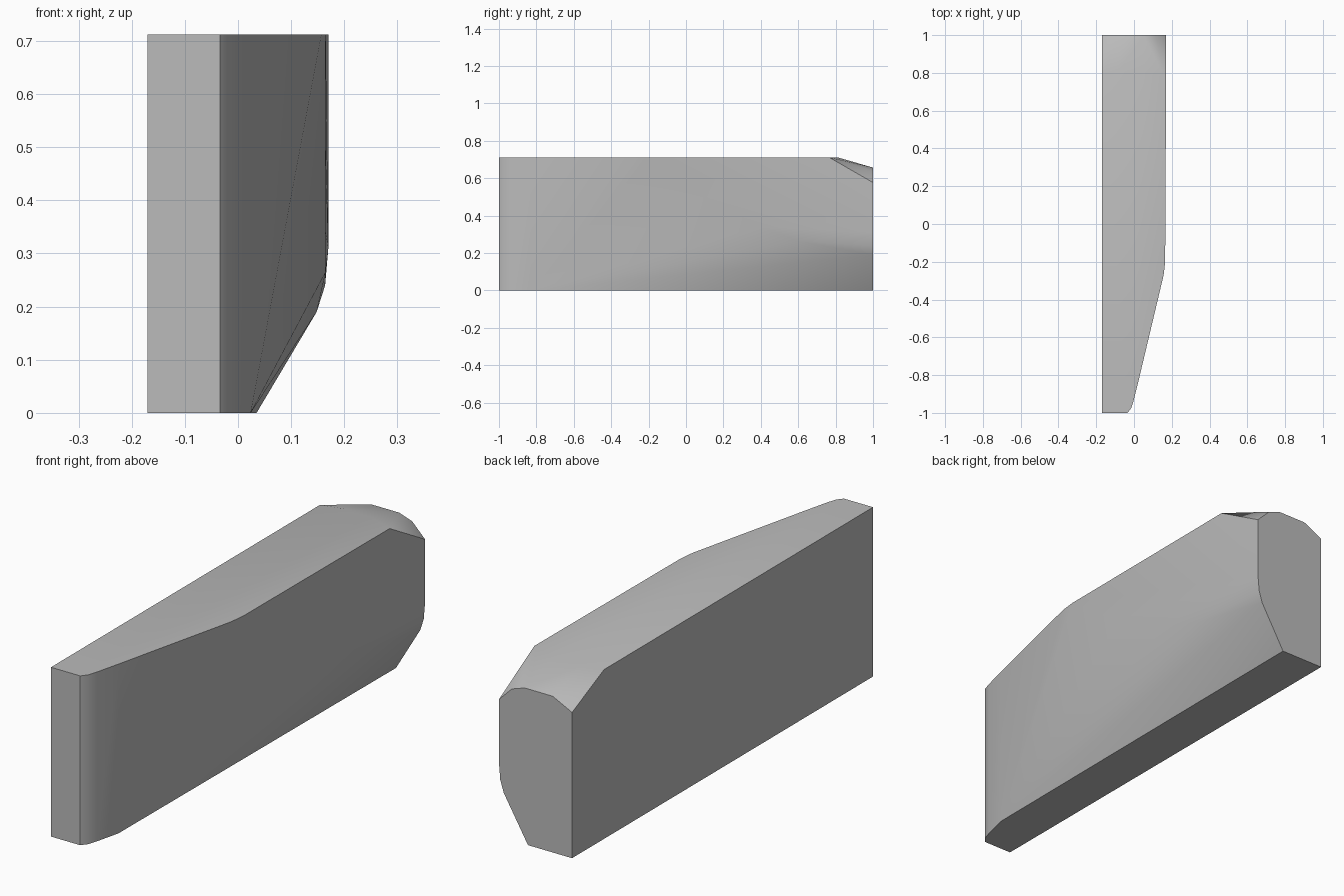
import bpy, bmesh, math

if "Cube" in bpy.data.objects:
    bpy.data.objects.remove(bpy.data.objects["Cube"], do_unlink=True)

W, H = 0.17, 0.712

# plain grey finish
grey = bpy.data.materials.new("plain grey")
grey.use_nodes = True
colour = (0.5, 0.5, 0.5, 1)
grey.diffuse_color = colour
grey.node_tree.nodes["Principled BSDF"].inputs["Base Color"].default_value = colour

# rear end profile (x, z)
rear = [(-W, 0), (0.035, 0), (0.148, 0.19), (0.164, 0.24), (W, 0.31),
        (W, 0.577), (0.11, 0.637), (0.05, 0.657), (-0.08, 0.657), (-W, 0.613)]
# tapered nose outline (x, y), shared by top and bottom
nose = [(-W, -1), (-0.034, -1), (-0.015, -0.975), (-0.002, -0.935), (0.024, -0.83)]
# start of the sloping rear top (x, y)
slope_start = [(-W, 0.787), (-0.08, 0.81), (0.05, 0.81), (W, 0.765)]
# soft shoulder where the taper meets the outer side (y, z)
shoulder = [(-0.2, H), (0.1, 0.5), (0.4, 0.34), (0.6, 0.265)]

points = [(x, 1, z) for x, z in rear]
points += [(x, y, z) for x, y in nose for z in (0, H)]
points += [(x, y, H) for x, y in slope_start]
points += [(0.165, y, z) for y, z in shoulder]
points.append((0.157, -0.27, H))

# convex body wrapped around the profiles
bm = bmesh.new()
for p in points:
    bm.verts.new(p)
hull = bmesh.ops.convex_hull(bm, input=bm.verts)
loose = [v for v in bm.verts if not v.link_faces]
bmesh.ops.delete(bm, geom=loose, context='VERTS')
bmesh.ops.dissolve_limit(bm, angle_limit=math.radians(0.3),
                         verts=bm.verts, edges=bm.edges)
bmesh.ops.recalc_face_normals(bm, faces=bm.faces)
mesh = bpy.data.meshes.new("tapered_block")
bm.to_mesh(mesh)
bm.free()
mesh.materials.append(grey)
block = bpy.data.objects.new("tapered_block", mesh)
bpy.context.collection.objects.link(block)

# smooth shading with crisp outer edges
bpy.ops.object.select_all(action='DESELECT')
block.select_set(True)
bpy.context.view_layer.objects.active = block
bpy.ops.object.shade_smooth_by_angle(angle=math.radians(30))
